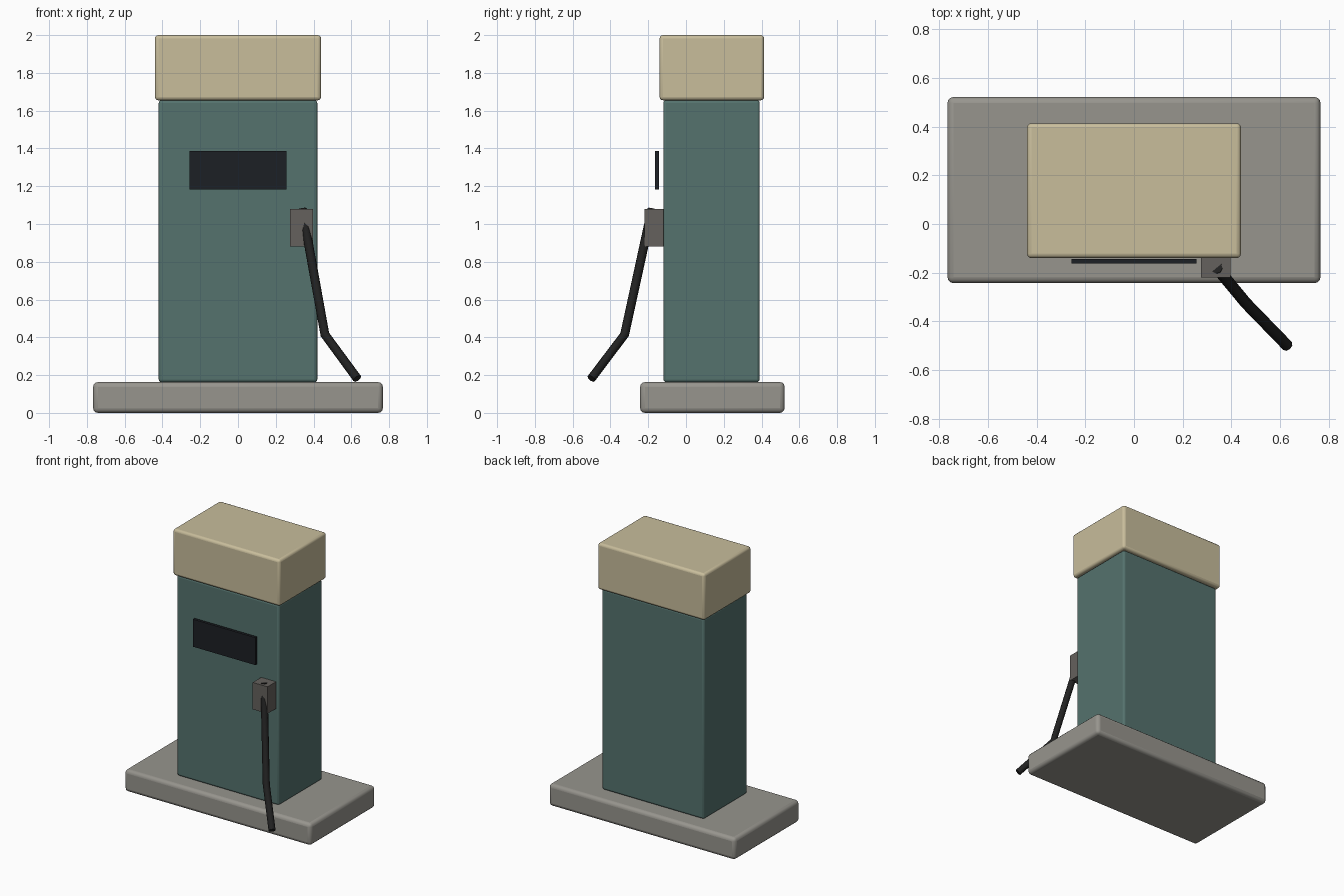
import bpy
from mathutils import Vector

if "Cube" in bpy.data.objects:
    bpy.data.objects.remove(bpy.data.objects["Cube"])


def material(name, rgb):
    m = bpy.data.materials.new(name)
    m.diffuse_color = (*rgb, 1)
    m.use_nodes = True
    m.node_tree.nodes["Principled BSDF"].inputs["Base Color"].default_value = m.diffuse_color
    return m


def box(name, lo, hi, mat=None, bevel=0.0):
    lo, hi = Vector(lo), Vector(hi)
    bpy.ops.mesh.primitive_cube_add(size=1, location=(lo + hi) / 2)
    ob = bpy.context.object
    ob.name = name
    ob.scale = hi - lo
    bpy.ops.object.transform_apply(location=False, rotation=False, scale=True)
    if mat:
        ob.data.materials.append(mat)
    if bevel:
        mod = ob.modifiers.new("soft_edges", 'BEVEL')
        mod.width = bevel
        mod.segments = 3
        bpy.ops.object.shade_smooth_by_angle()
    return ob


green = material("green_paint", (0.09, 0.17, 0.155))
cream = material("cream_paint", (0.58, 0.51, 0.33))
glass = material("dark_glass", (0.012, 0.014, 0.018))
rubber = material("black_rubber", (0.015, 0.015, 0.015))
stone = material("concrete", (0.31, 0.30, 0.27))
metal = material("dark_metal", (0.13, 0.12, 0.11))

# Plinth, cabinet and header
box("plinth", (-0.767, -0.243, 0), (0.767, 0.522, 0.163), stone, 0.025)
box("cabinet", (-0.42, -0.12, 0.163), (0.42, 0.39, 1.655), green, 0.015)
box("header", (-0.44, -0.14, 1.655), (0.44, 0.414, 2.0), cream, 0.018)

# Display panel standing just off the cabinet, and nozzle holster
box("display", (-0.257, -0.163, 1.182), (0.257, -0.143, 1.386), glass)
box("nozzle_holster", (0.275, -0.22, 0.88), (0.397, -0.12, 1.08), metal)

# Hose
curve = bpy.data.curves.new("hose", 'CURVE')
curve.dimensions = '3D'
curve.bevel_depth = 0.024
curve.bevel_resolution = 2
curve.use_fill_caps = True
path = [(0.34, -0.18, 1.08), (0.46, -0.325, 0.415), (0.631, -0.501, 0.182)]
spline = curve.splines.new('POLY')
spline.points.add(len(path) - 1)
for p, co in zip(spline.points, path):
    p.co = (*co, 1)
curve.materials.append(rubber)
hose = bpy.data.objects.new("hose", curve)
bpy.context.collection.objects.link(hose)
